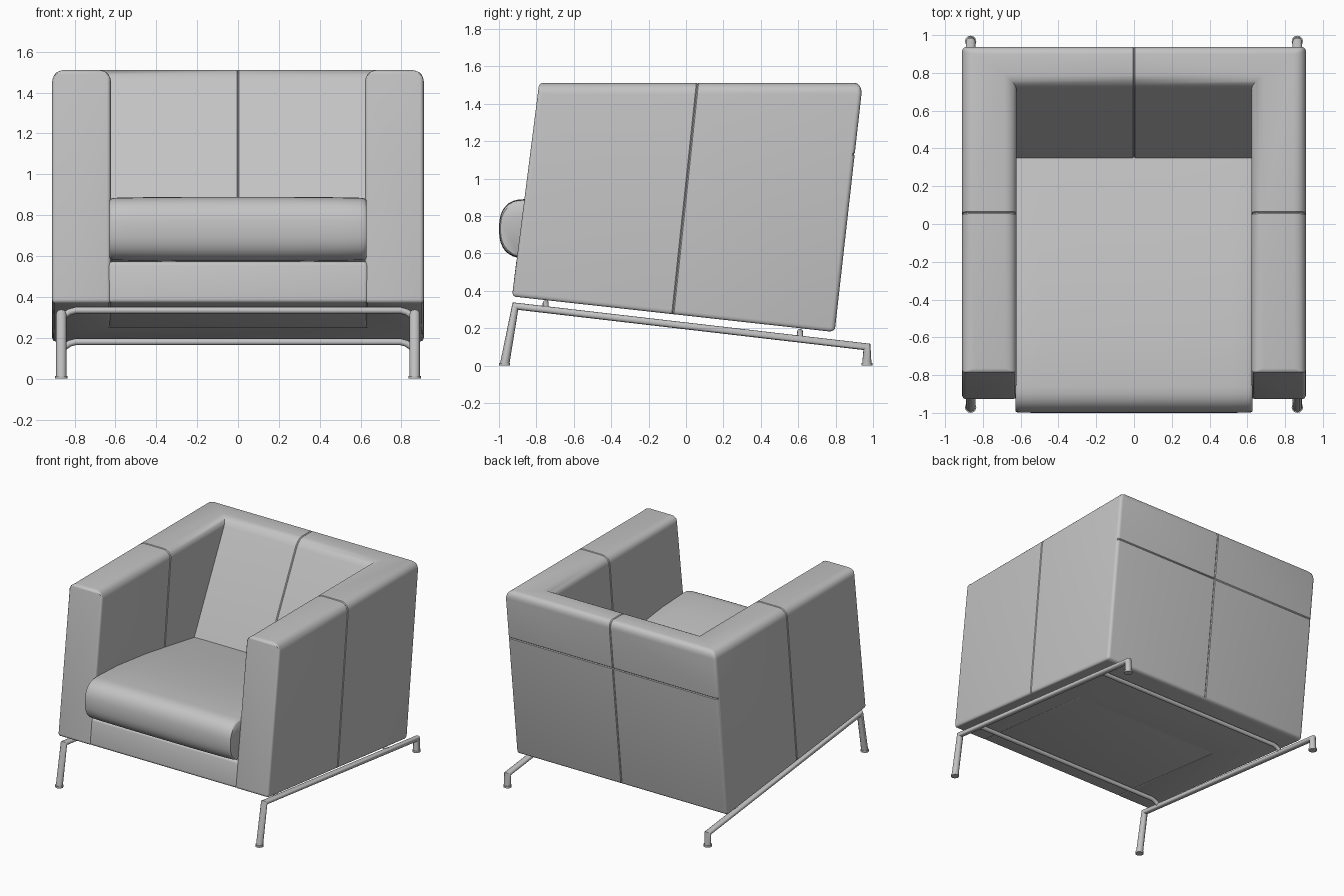
import bpy, bmesh, math
from mathutils import Vector

if "Cube" in bpy.data.objects:
    bpy.data.objects.remove(bpy.data.objects["Cube"], do_unlink=True)


def material(name, value):
    m = bpy.data.materials.new(name)
    m.use_nodes = True
    colour = (value, value, value, 1)
    m.diffuse_color = colour
    m.node_tree.nodes["Principled BSDF"].inputs["Base Color"].default_value = colour
    return m


GREY = material("light grey", 0.55)


def add(name, data):
    ob = bpy.data.objects.new(name, data)
    bpy.context.collection.objects.link(ob)
    ob.data.materials.append(GREY)
    return ob


def activate(ob):
    bpy.ops.object.select_all(action='DESELECT')
    ob.select_set(True)
    bpy.context.view_layer.objects.active = ob


def finish(ob, angle=35):
    activate(ob)
    bpy.ops.object.shade_smooth_by_angle(angle=math.radians(angle))


def bevel(ob, width, segments=5, weighted=False):
    mod = ob.modifiers.new("soft edges", 'BEVEL')
    mod.width = width
    mod.segments = segments
    mod.limit_method = 'WEIGHT' if weighted else 'ANGLE'
    activate(ob)
    bpy.ops.object.modifier_apply(modifier=mod.name)


def seam(bm, point, normal, keep=lambda f: True, w=0.006, depth=0.005):
    """Press a narrow stitched groove where a plane crosses the chosen faces."""
    point, normal = Vector(point), Vector(normal).normalized()
    for offset in (-w, w, 0):
        bm.normal_update()
        faces = [f for f in bm.faces if keep(f)]
        geom = faces + list({e for f in faces for e in f.edges}) \
            + list({v for f in faces for v in f.verts})
        cut = bmesh.ops.bisect_plane(bm, geom=geom, dist=1e-5,
                                     plane_co=point + normal * offset, plane_no=normal)
    bm.normal_update()
    for v in [g for g in cut["geom_cut"] if isinstance(g, bmesh.types.BMVert)]:
        v.co -= v.normal * depth


# Leaning upholstered shell: two arms and a reclined back in one U
def under(y):
    return 0.37 - 0.1105 * (y + 0.93)


HALF, INNER, TOP = 0.91, 0.622, 1.512
low_y = {"front": -0.93, "rear": 0.795, "inner": 0.11}
high_y = {"front": -0.785, "rear": 0.945, "inner": 0.745}
outer = [(-HALF, "front"), (-HALF, "rear"), (HALF, "rear"), (HALF, "front")]
inner = [(-INNER, "front"), (-INNER, "inner"), (INNER, "inner"), (INNER, "front")]

bm = bmesh.new()
low = [bm.verts.new((x, low_y[k], under(low_y[k]))) for x, k in outer + inner]
high = [bm.verts.new((x, high_y[k], TOP)) for x, k in outer + inner]
for i in range(3):
    for ring in (low, high):
        bm.faces.new((ring[i], ring[i + 1], ring[i + 5], ring[i + 4]))
    for j in (i, i + 4):
        bm.faces.new((low[j], low[j + 1], high[j + 1], high[j]))
for i in (0, 3):
    bm.faces.new((low[i], low[i + 4], high[i + 4], high[i]))
bmesh.ops.recalc_face_normals(bm, faces=bm.faces)
weight = bm.edges.layers.float.new("bevel_weight_edge")
for e in bm.edges:
    if not e.is_convex or e.calc_face_angle() < 0.5:
        continue
    a, b = (v.co for v in e.verts)
    is_top = min(a.z, b.z) > TOP - 0.01
    is_front = max(a.y, b.y) < -0.7
    e[weight] = 0.35 if is_front else 1.0 if is_top else 0.4
mesh = bpy.data.meshes.new("shell")
bm.to_mesh(mesh)
bm.free()
shell = add("arms_and_back", mesh)
bevel(shell, 0.06, 5, True)

# Stitched seams: round each arm, down the back, across the back
bm = bmesh.new()
bm.from_mesh(mesh)
seam(bm, (0, 0.06, 1.5), (0, 1.22, -0.13),
     lambda f: abs(f.calc_center_median().x) > 0.5 and f.normal.z > -0.5)
seam(bm, (0, 0, 0), (1, 0, 0), lambda f: f.normal.z > -0.5)
seam(bm, (0, 0, 1.13), (0, 0, 1), lambda f: f.normal.y > 0.7)
bm.to_mesh(mesh)
bm.free()
finish(shell)


def extrude_x(name, profile, stations):
    """Loft a y-z profile along x; stations are (x, y scale, z scale)."""
    cy = sum(p[0] for p in profile) / len(profile)
    cz = sum(p[1] for p in profile) / len(profile)
    bm = bmesh.new()
    rings = [[bm.verts.new((x, cy + (y - cy) * sy, cz + (z - cz) * sz))
              for y, z in profile] for x, sy, sz in stations]
    n = len(profile)
    for r, s in zip(rings, rings[1:]):
        for i in range(n):
            bm.faces.new((r[i], r[(i + 1) % n], s[(i + 1) % n], s[i]))
    bm.faces.new(rings[0])
    bm.faces.new(rings[-1])
    bmesh.ops.recalc_face_normals(bm, faces=bm.faces)
    me = bpy.data.meshes.new(name)
    bm.to_mesh(me)
    bm.free()
    return add(name, me)


# Base rail and floor between the arms
base = extrude_x("seat_base", [(-0.93, 0.372), (-0.905, 0.575), (0.4, 0.43), (0.4, under(0.4))],
                 [(-INNER - 0.015, 1, 1), (INNER + 0.015, 1, 1)])
bevel(base, 0.02, 4)
finish(base)

# Seat cushion with a rolled front edge, sloping down to the back
profile = []
for i in range(17):
    a = math.radians(-90 + 180 * i / 16)
    c, s = math.cos(a), math.sin(a)
    profile.append((-0.86 - 0.14 * c ** 0.8,
                    0.732 + 0.158 * math.copysign(abs(s) ** 0.8, s)))
profile += [(-0.6, 0.878), (-0.25, 0.835), (0.1, 0.775), (0.36, 0.728), (0.5, 0.7), (0.5, 0.42)]
ends = [(0.628, 0.975, 0.9), (0.622, 0.988, 0.945), (0.605, 0.995, 0.97), (0.5, 1, 0.985), (0.25, 1, 1)]
cushion = extrude_x("seat_cushion", profile,
                    [(-x, sy, sz) for x, sy, sz in ends] + ends[::-1])
finish(cushion, 40)


# Tubular frame
def tube(name, points, radius):
    cu = bpy.data.curves.new(name, 'CURVE')
    cu.dimensions = '3D'
    cu.bevel_depth = radius
    cu.bevel_resolution = 4
    cu.use_fill_caps = True
    sp = cu.splines.new('POLY')
    sp.points.add(len(points) - 1)
    for p, co in zip(sp.points, points):
        p.co = (*co, 1)
    ob = add(name, cu)
    activate(ob)
    bpy.ops.object.convert(target='MESH')
    finish(bpy.context.object)


RAIL_X = 0.865
for side, sx in (("left", 1), ("right", -1)):
    x = RAIL_X * sx
    tube(side + "_leg_rail", [(x, -0.97, 0.005), (x, -0.912, 0.318),
                              (x, 0.967, 0.1), (x, 0.967, 0.005)], 0.025)
    for end, y in (("front", -0.97), ("rear", 0.967)):
        tube(f"{side}_{end}_foot", [(x, y, 0), (x, y, 0.014)], 0.03)

# Cross bars that curve up from the side rails to carry the body
for end, y, z in (("front", -0.75, 0.334), ("rear", 0.61, 0.18)):
    half = [(RAIL_X, y, z - 0.035), (RAIL_X - 0.02, y, z - 0.022),
            (RAIL_X - 0.04, y, z - 0.008), (RAIL_X - 0.07, y, z)]
    tube(end + "_cross_bar", half + [(-px, py, pz) for px, py, pz in half[::-1]], 0.016)
